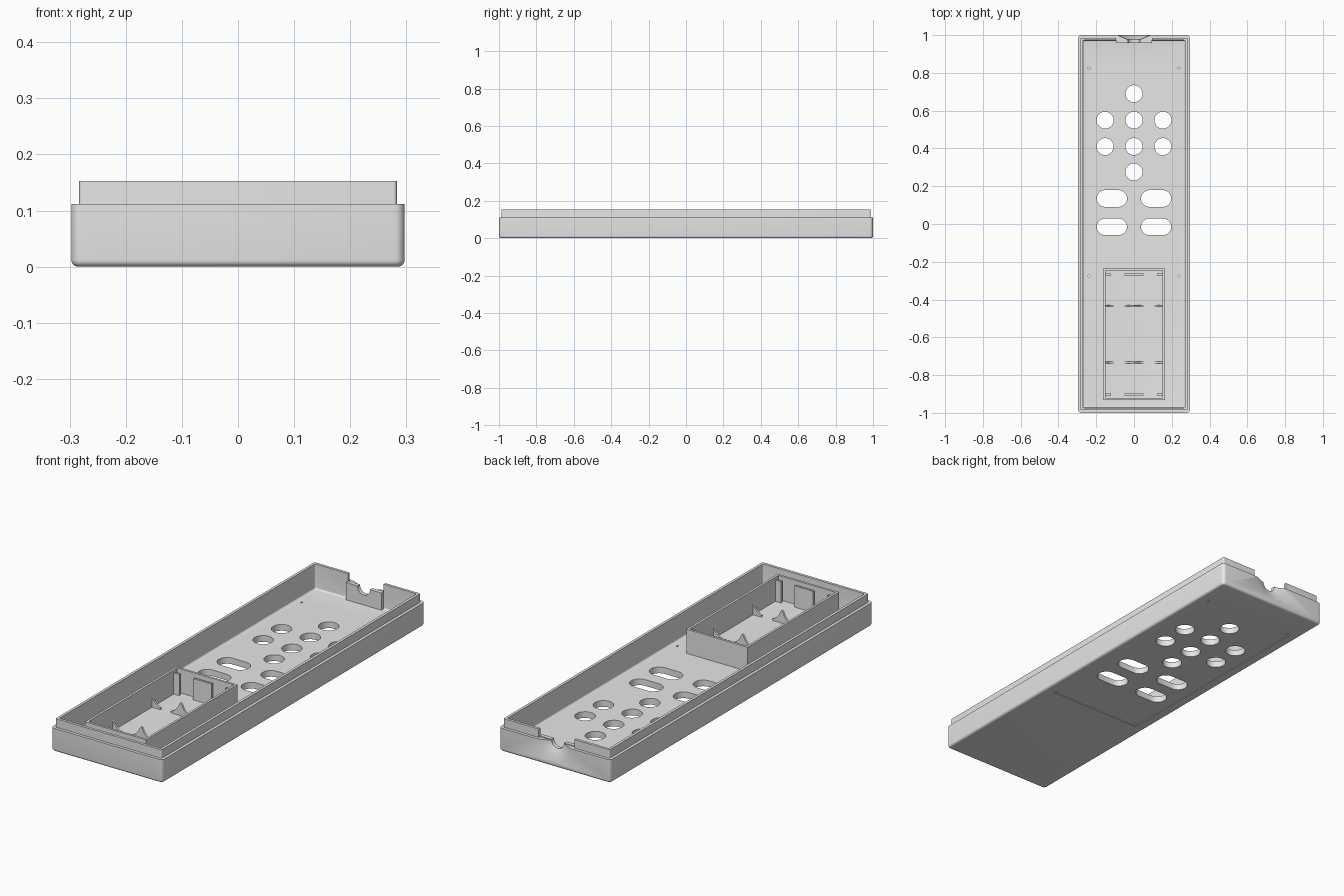
import bpy, bmesh, math
from mathutils import Matrix, Vector

if "Cube" in bpy.data.objects:
    bpy.data.objects.remove(bpy.data.objects["Cube"], do_unlink=True)

HALF_X, HALF_Y = 0.297, 1.0
RIM, TOP, FLOOR = 0.112, 0.153, 0.033

grey = bpy.data.materials.new("light grey plastic")
grey.use_nodes = True
grey.diffuse_color = (0.8, 0.8, 0.8, 1)
grey.node_tree.nodes["Principled BSDF"].inputs["Base Color"].default_value = (0.8, 0.8, 0.8, 1)


def make(name, bm):
    bmesh.ops.recalc_face_normals(bm, faces=bm.faces)
    mesh = bpy.data.meshes.new(name)
    bm.to_mesh(mesh)
    bm.free()
    mesh.materials.append(grey)
    ob = bpy.data.objects.new(name, mesh)
    bpy.context.collection.objects.link(ob)
    return ob


def add_box(bm, x0, x1, y0, y1, z0, z1):
    size = Matrix.Diagonal((x1 - x0, y1 - y0, z1 - z0, 1))
    mid = Matrix.Translation(((x0 + x1) / 2, (y0 + y1) / 2, (z0 + z1) / 2))
    bmesh.ops.create_cube(bm, size=1, matrix=mid @ size)


def add_prism(bm, points, direction):
    face = bm.faces.new([bm.verts.new(p) for p in points])
    new = bmesh.ops.extrude_face_region(bm, geom=[face])["geom"]
    bmesh.ops.translate(bm, vec=Vector(direction),
                        verts=[g for g in new if isinstance(g, bmesh.types.BMVert)])
    # extrusion keeps the starting face, closing the solid


def add_slot(bm, x, y, radius, stretch=0, steps=32):
    pts = []
    for i in range(steps):
        a = 2 * math.pi * (i + 0.5) / steps
        side = math.copysign(stretch, math.cos(a))
        pts.append((x + side + radius * math.cos(a), y + radius * math.sin(a), -0.05))
    add_prism(bm, pts, (0, 0, 0.13))


def add_cone(bm, r0, r1, y0, y1, z):
    turn = Matrix.Translation((0, (y0 + y1) / 2, z)) @ Matrix.Rotation(-math.pi / 2, 4, "X")
    bmesh.ops.create_cone(bm, cap_ends=True, segments=48, radius1=r0, radius2=r1,
                          depth=y1 - y0, matrix=turn)


def cut(ob, cutters):
    for cutter in cutters:
        mod = ob.modifiers.new("cut", "BOOLEAN")
        mod.operation, mod.solver, mod.object = "DIFFERENCE", "EXACT", cutter
    graph = bpy.context.evaluated_depsgraph_get()
    mesh = bpy.data.meshes.new_from_object(ob.evaluated_get(graph))
    ob.modifiers.clear()
    ob.data = mesh


def ring(bm, inset, z, steps=6):
    r = max(0.018 - inset, 0.006)
    cx, cy = HALF_X - inset - r, HALF_Y - inset - r
    verts = []
    for q, (sx, sy) in enumerate([(1, 1), (-1, 1), (-1, -1), (1, -1)]):
        for i in range(steps + 1):
            a = (q + i / steps) * math.pi / 2
            verts.append(bm.verts.new((sx * cx + r * math.cos(a), sy * cy + r * math.sin(a), z)))
    return verts


# Tray: rounded bottom, outer wall, stepped lip, inner wall and floor in one loft
bm = bmesh.new()
fillet = [i * math.pi / 10 for i in range(6)]
profile = [(0.012 * (1 - math.sin(a)), 0.012 * (1 - math.cos(a))) for a in fillet]
profile += [(0, RIM), (0.014, RIM), (0.014, TOP), (0.027, TOP)]
profile += [(0.027 + 0.008 * (1 - math.cos(a)), FLOOR + 0.008 * (1 - math.sin(a))) for a in fillet]
rings = [ring(bm, *p) for p in profile]
for lo, hi in zip(rings, rings[1:]):
    for i in range(len(lo)):
        j = (i + 1) % len(lo)
        bm.faces.new((lo[i], lo[j], hi[j], hi[i]))
bm.faces.new(rings[0])
bm.faces.new(rings[-1])
tray = make("tray", bm)

# Cutter: button holes, slots and pin holes
bm = bmesh.new()
for y, xs in ((0.69, (0,)), (0.55, (-0.153, 0, 0.153)), (0.41, (-0.153, 0, 0.153)), (0.275, (0,))):
    for x in xs:
        add_slot(bm, x, y, 0.045)
for x in (-0.117, 0.117):
    for y in (0.135, -0.015):
        add_slot(bm, x, y, 0.044, 0.036)
for x in (-0.238, 0.238):
    for y in (0.825, -0.275):
        add_slot(bm, x, y, 0.005, 0, 12)
holes = make("hole_cutter", bm)

# Cutter: shallow label recess underneath
bm = bmesh.new()
add_box(bm, -0.25, 0.25, -0.285, 0.835, -0.05, 0.003)
recess = make("recess_cutter", bm)

# Cutter: gap in the back lip
bm = bmesh.new()
add_box(bm, -0.095, 0.095, 0.9, 1.1, RIM, 0.3)
gap = make("gap_cutter", bm)

# Cutters: cable channel with a flared mouth
bm = bmesh.new()
add_cone(bm, 0.033, 0.033, 0.9, 1.05, RIM + 0.002)
channel = make("channel_cutter", bm)
bm = bmesh.new()
add_cone(bm, 0.028, 0.092, 0.974, 1.002, RIM + 0.002)
flare = make("flare_cutter", bm)

# Cable clamp block behind the back wall
bm = bmesh.new()
add_box(bm, -0.095, 0.095, 0.957, 0.976, FLOOR - 0.01, RIM + 0.004)
clamp = make("cable_clamp", bm)

cut(tray, [holes, recess, gap, channel, flare])
cut(clamp, [channel, flare])
for ob in (holes, recess, gap, channel, flare):
    bpy.data.objects.remove(ob, do_unlink=True)

# Battery box walls
BX, Y0, Y1, WALL, BTOP = 0.163, -0.932, -0.235, 0.011, 0.149
bm = bmesh.new()
base = FLOOR - 0.005
for s in (-1, 1):
    a, b = sorted((s * BX, s * (BX - WALL)))
    add_box(bm, a, b, Y0, Y1, base, BTOP)
for a, b in ((Y0, Y0 + WALL), (Y1 - WALL, Y1)):
    add_box(bm, -BX + WALL, BX - WALL, a, b, base, BTOP)
box = make("battery_box", bm)

# Contact holders at both ends of the battery box
bm = bmesh.new()
for y in (-0.902, -0.267):
    for x0, x1 in ((-0.154, -0.122), (-0.05, 0.05), (0.122, 0.154)):
        add_box(bm, x0, x1, y - 0.005, y + 0.005, base, 0.135)
holders = make("contact_holders", bm)

# Cell saddles: plates hollowed by two round cells
bm = bmesh.new()
R, CELL_X = 0.078, 0.08
for y in (-0.733, -0.433):
    for x0, x1 in ((-0.154, -0.108), (-0.05, 0.05), (0.108, 0.154)):
        pts = [(x0, y - 0.005, base), (x1, y - 0.005, base)]
        for i in range(17):
            x = x1 + (x0 - x1) * i / 16
            drop = math.sqrt(max(R * R - (abs(x) - CELL_X) ** 2, 0))
            pts.append((x, y - 0.005, min(FLOOR + R - drop + 0.002, 0.095)))
        add_prism(bm, pts, (0, 0.01, 0))
saddles = make("cell_saddles", bm)

# Smooth the rounded surfaces, keep hard edges
bpy.ops.object.select_all(action="DESELECT")
for ob in (tray, clamp, box, holders, saddles):
    ob.select_set(True)
bpy.context.view_layer.objects.active = tray
bpy.ops.object.shade_smooth_by_angle(angle=math.radians(30))
